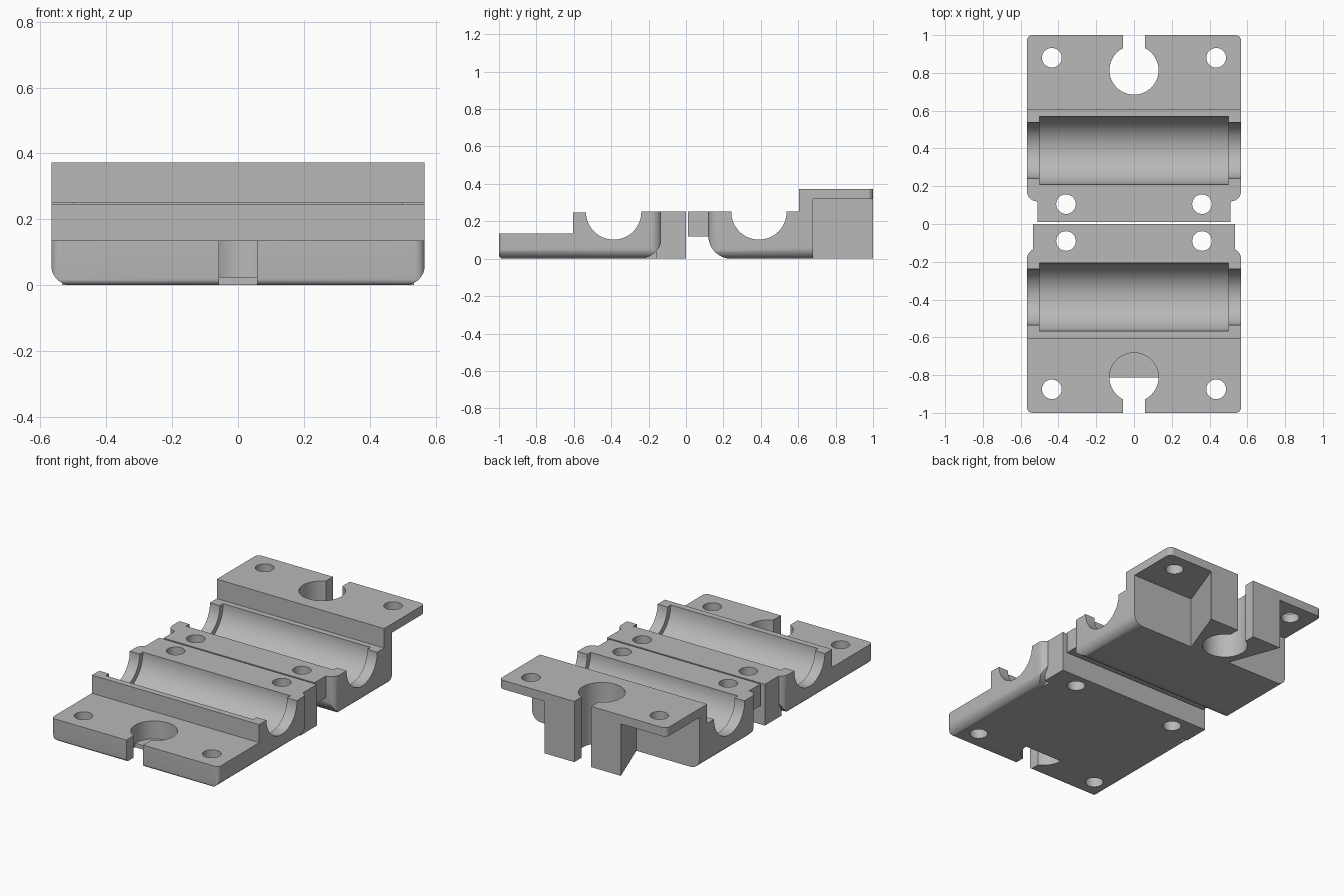
import bpy, bmesh, math
from mathutils import Vector

cube = bpy.data.objects.get("Cube")
if cube:
    bpy.data.objects.remove(cube, do_unlink=True)

grey = bpy.data.materials.new("plain_grey")
grey.use_nodes = True
colour = (0.48, 0.48, 0.48, 1)
grey.diffuse_color = colour
grey.node_tree.nodes["Principled BSDF"].inputs["Base Color"].default_value = colour

W = 0.567      # half width of the clamp
TOP = 0.253    # height of the split face


def arc(cx, cy, r, a0, a1, n=12):
    """Points along an arc, angles in degrees."""
    steps = [math.radians(a0 + (a1 - a0) * i / n) for i in range(n + 1)]
    return [(cx + r * math.cos(a), cy + r * math.sin(a)) for a in steps]


def circle(cx, cy, r, n=48):
    return arc(cx, cy, r, 0, 360, n)[:-1]


def rect(x0, y0, x1, y1):
    return [(x0, y0), (x1, y0), (x1, y1), (x0, y1)]


def rounded(x0, y0, x1, y1, low, high):
    """Rectangle with separate corner radii for its low and high ends."""
    return (arc(x0 + low, y0 + low, low, 180, 270) + arc(x1 - low, y0 + low, low, 270, 360)
            + arc(x1 - high, y1 - high, high, 0, 90) + arc(x0 + high, y1 - high, high, 90, 180))


def prism(name, points, axis, lo, hi):
    """Extrude a closed profile along one axis."""
    place = {"x": lambda a, b, t: (t, a, b),
             "y": lambda a, b, t: (a, t, b),
             "z": lambda a, b, t: (a, b, t)}[axis]
    bm = bmesh.new()
    face = bm.faces.new([bm.verts.new(place(a, b, lo)) for a, b in points])
    out = bmesh.ops.extrude_face_region(bm, geom=[face])
    shift = Vector(place(0, 0, hi - lo))
    bmesh.ops.translate(bm, vec=shift, verts=[v for v in out["geom"] if isinstance(v, bmesh.types.BMVert)])
    bmesh.ops.recalc_face_normals(bm, faces=bm.faces)
    mesh = bpy.data.meshes.new(name)
    bm.to_mesh(mesh)
    bm.free()
    mesh.materials.append(grey)
    obj = bpy.data.objects.new(name, mesh)
    bpy.context.collection.objects.link(obj)
    return obj


def combine(obj, operation, *profile):
    """Apply one boolean with a temporary prism."""
    tool = prism("helper", *profile)
    tool.hide_render = True
    mod = obj.modifiers.new("shape", "BOOLEAN")
    mod.operation, mod.solver, mod.object = operation, "EXACT", tool
    bpy.context.view_layer.update()
    deps = bpy.context.evaluated_depsgraph_get()
    mesh = bpy.data.meshes.new_from_object(obj.evaluated_get(deps))
    obj.modifiers.clear()
    obj.data = mesh
    bpy.data.objects.remove(tool, do_unlink=True)


def bore(obj, y):
    """Half-round seat with a wider middle, for a bearing."""
    combine(obj, "DIFFERENCE", circle(y, 0.25, 0.148, 64), "x", -1, 1)
    combine(obj, "DIFFERENCE", circle(y, 0.25, 0.18, 64), "x", -0.5, 0.5)


def screw_holes(obj, x, y):
    for side in (-1, 1):
        combine(obj, "DIFFERENCE", circle(side * x, y, 0.052, 32), "z", -0.1, 0.6)


def finish(obj):
    mesh = obj.data
    mesh.polygons.foreach_set("use_smooth", [True] * len(mesh.polygons))
    mesh.set_sharp_from_angle(angle=math.radians(30))


side_rounding = rounded(-W, 0, W, 0.6, 0.06, 0.01)

# Front clamp half: low plate, step, and rounded inner end
side = (arc(-0.98, 0.02, 0.02, 180, 270, 6) + arc(-0.25, 0.12, 0.12, 270, 360)
        + [(-0.13, TOP), (-0.4, TOP), (-0.4, 0.246), (-0.605, 0.246), (-0.605, 0.135), (-1, 0.135)])
front = prism("front_clamp_half", side, "x", -W, W)
combine(front, "INTERSECT", rounded(-W, -1, W, -0.13, 0.03, 0.055), "z", -0.1, 0.6)
combine(front, "INTERSECT", side_rounding, "y", -1.1, 0.1)
combine(front, "UNION", rect(-0.5, -0.3, 0.5, -0.1), "z", 0, 0.15)
combine(front, "UNION", rect(-0.535, -0.16, 0.535, 0), "z", 0, TOP)
bore(front, -0.387)
screw_holes(front, 0.36, -0.09)
screw_holes(front, 0.435, -0.875)
# Nut pocket with a thin half floor, open to the front
combine(front, "DIFFERENCE", circle(0, -0.812, 0.13), "z", 0.025, 0.6)
combine(front, "DIFFERENCE", arc(0, -0.812, 0.13, 180, 360, 24), "z", -0.1, 0.1)
combine(front, "DIFFERENCE", rect(-0.057, -1.1, 0.057, -0.85), "z", -0.1, 0.6)
finish(front)

# Back clamp half: tall block with a raised flange
side = (arc(0.24, 0.12, 0.12, 180, 270)
        + [(1, 0), (1, 0.372), (0.605, 0.372), (0.605, TOP), (0.12, TOP)])
back = prism("back_clamp_half", side, "x", -W, W)
combine(back, "INTERSECT", rounded(-W, 0.12, W, 1, 0.055, 0.03), "z", -0.1, 0.6)
combine(back, "INTERSECT", side_rounding, "y", -0.1, 1.1)
combine(back, "UNION", rect(-0.512, 0.01, 0.512, 0.19), "z", 0.12, TOP)
bore(back, 0.39)
# Corner pockets below the flange leave a flared middle block
for s in (-1, 1):
    pocket = [(s * 0.14, 0.68), (s * 0.7, 0.68), (s * 0.7, 1.1), (s * 0.295, 1.1)]
    combine(back, "DIFFERENCE", pocket, "z", -0.1, 0.318)
screw_holes(back, 0.36, 0.105)
screw_holes(back, 0.435, 0.88)
combine(back, "DIFFERENCE", circle(0, 0.815, 0.13), "z", -0.1, 0.6)
combine(back, "DIFFERENCE", rect(-0.057, 0.85, 0.057, 1.1), "z", -0.1, 0.6)
finish(back)
